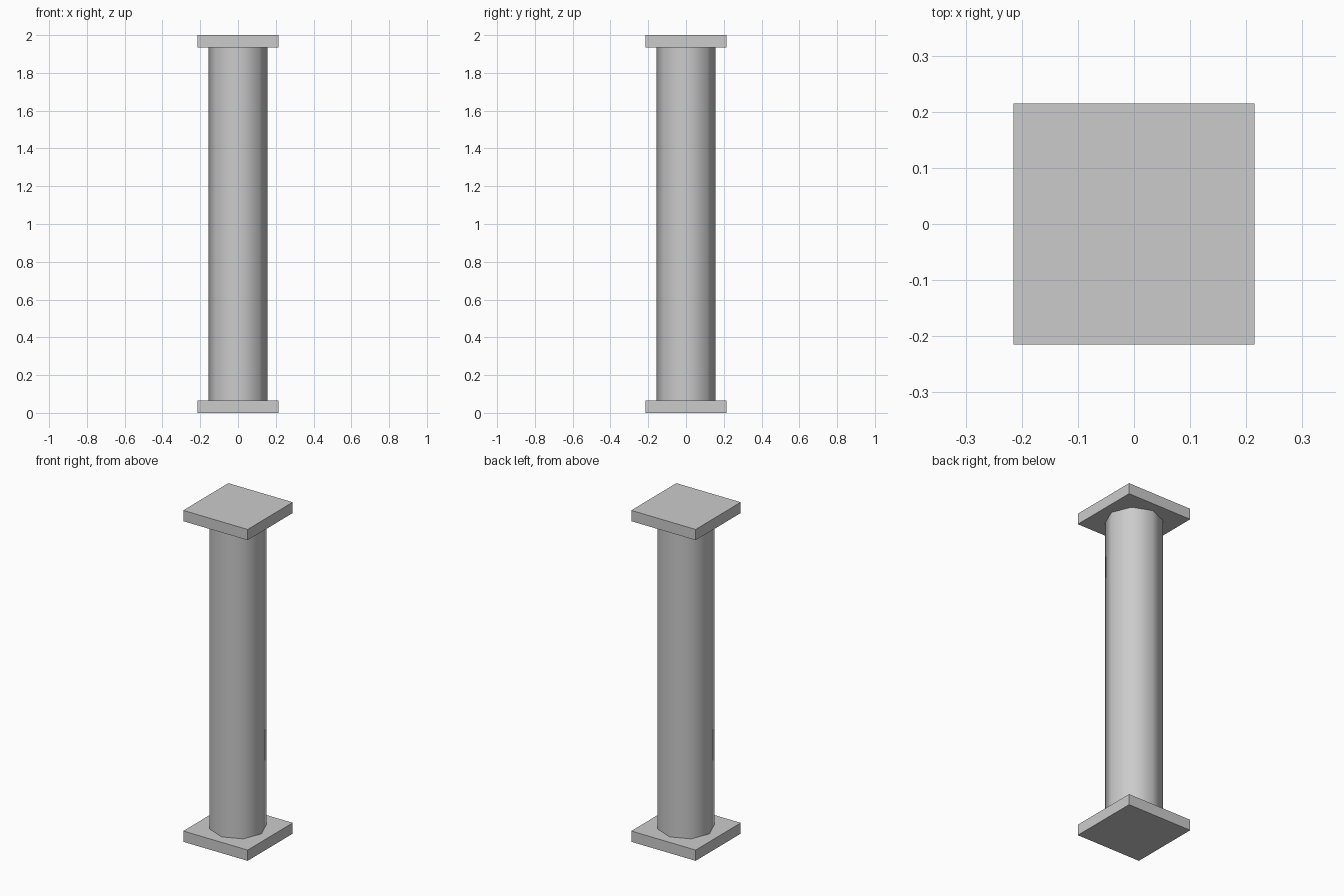
import bpy
import math

if "Cube" in bpy.data.objects:
    bpy.data.objects.remove(bpy.data.objects["Cube"])

HEIGHT = 2.0
PLATE_HALF = 0.215
PLATE_T = 0.065
SHAFT_R = 0.157


def plate(name, z_bottom):
    bpy.ops.mesh.primitive_cube_add(size=1, location=(0, 0, z_bottom + PLATE_T / 2))
    ob = bpy.context.object
    ob.name = name
    ob.scale = (2 * PLATE_HALF, 2 * PLATE_HALF, PLATE_T)
    bpy.ops.object.transform_apply(location=False, rotation=False, scale=True)
    return ob


# Square slabs at the foot and head of the column
plate("base_plate", 0)
plate("top_plate", HEIGHT - PLATE_T)

# Eight-sided shaft with smooth-shaded sides, corners on the axes
bpy.ops.mesh.primitive_cylinder_add(
    vertices=8, radius=SHAFT_R, depth=HEIGHT - 2 * PLATE_T, location=(0, 0, HEIGHT / 2))
shaft = bpy.context.object
shaft.name = "column_shaft"
bpy.ops.object.shade_smooth_by_angle(angle=math.radians(60))
